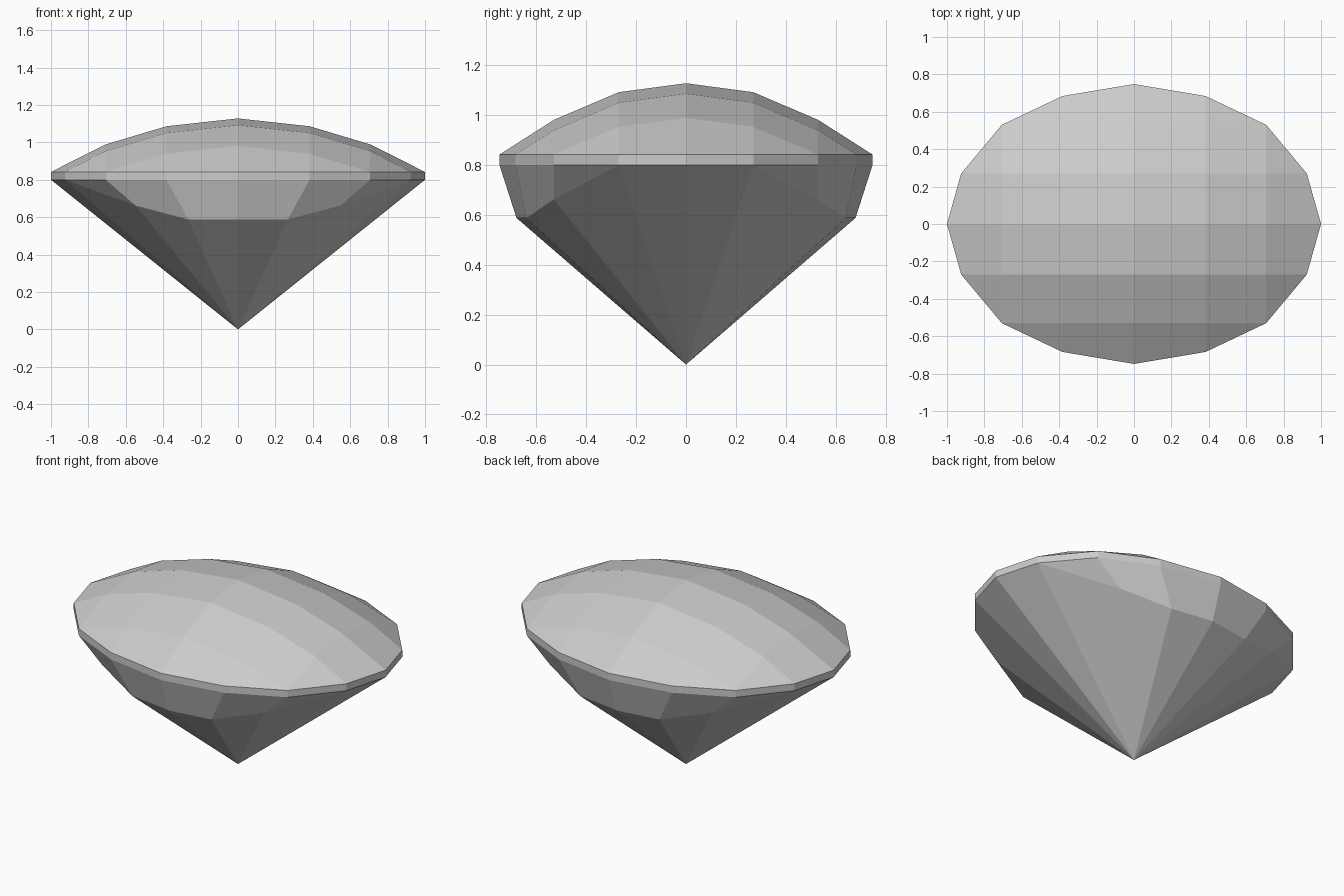
import bpy
import bmesh

cube = bpy.data.objects.get("Cube")
if cube:
    bpy.data.objects.remove(cube, do_unlink=True)

# Stone material
stone = bpy.data.materials.new("pale grey stone")
stone.use_nodes = True
GREY = (0.6, 0.6, 0.6, 1.0)
stone.diffuse_color = GREY
stone.node_tree.nodes["Principled BSDF"].inputs["Base Color"].default_value = GREY

GIRDLE_TOP, GIRDLE_LOW, PEAK = 0.842, 0.8, 1.128

# One quarter of the girdle outline and of the lower facet ring
XS = [1.0, 0.924, 0.707, 0.383, 0.0]
YS = [0.0, 0.27, 0.53, 0.684, 0.748]
outline = [(x, y, GIRDLE_LOW) for x, y in zip(XS, YS)]
lower = outline[:2] + [(0.548, 0.53, 0.662), (0.266, 0.64, 0.588), (0.0, 0.68, 0.588)]

# Drop of the crown below its peak, along each axis
DROP_X = [(0, 0), (0.383, 0.042), (0.707, 0.139), (1.0, 0.286)]
DROP_Y = [(0, 0), (0.27, 0.036), (0.53, 0.147), (0.748, 0.286)]


def full_ring(quarter):
    """Mirror a quarter of points into a closed ring."""
    half = quarter + [(-x, y, z) for x, y, z in quarter[-2::-1]]
    return half + [(x, -y, z) for x, y, z in half[-2:0:-1]]


def drop(table, v):
    v = abs(v)
    for (a, da), (b, db) in zip(table, table[1:]):
        if v <= b + 0.001:
            return da + (db - da) * (v - a) / (b - a)
    return table[-1][1]


bm = bmesh.new()

# Crown: flat outline cut into a grid, then raised
top = [bm.verts.new((x, y, GIRDLE_TOP)) for x, y, z in full_ring(outline)]
bm.faces.new(top)
for axis, table in enumerate((DROP_X, DROP_Y)):
    for cut in {s * v for v, _ in table[:-1] for s in (1, -1)}:
        co, no = [0, 0, 0], [0, 0, 0]
        co[axis], no[axis] = cut, 1
        bmesh.ops.bisect_plane(bm, geom=bm.verts[:] + bm.edges[:] + bm.faces[:],
                               dist=0.001, plane_co=co, plane_no=no)
for v in bm.verts:
    if not v.is_boundary:
        v.co.z = PEAK - drop(DROP_X, v.co.x) - drop(DROP_Y, v.co.y)

# Girdle, lower facets and point
mid = [bm.verts.new(p) for p in full_ring(outline)]
low = [bm.verts.new(p) for p in full_ring(lower)]
tip = bm.verts.new((0, 0, 0))
count = len(mid)
for i in range(count):
    j = (i + 1) % count
    bm.faces.new((top[i], mid[i], mid[j], top[j]))
    bm.faces.new((mid[i], low[i], low[j], mid[j]))
    bm.faces.new((low[i], tip, low[j]))

bmesh.ops.remove_doubles(bm, verts=bm.verts[:], dist=0.0005)
bmesh.ops.recalc_face_normals(bm, faces=bm.faces[:])

mesh = bpy.data.meshes.new("cut_gem")
bm.to_mesh(mesh)
bm.free()
mesh.materials.append(stone)
gem = bpy.data.objects.new("cut_gem", mesh)
bpy.context.scene.collection.objects.link(gem)
